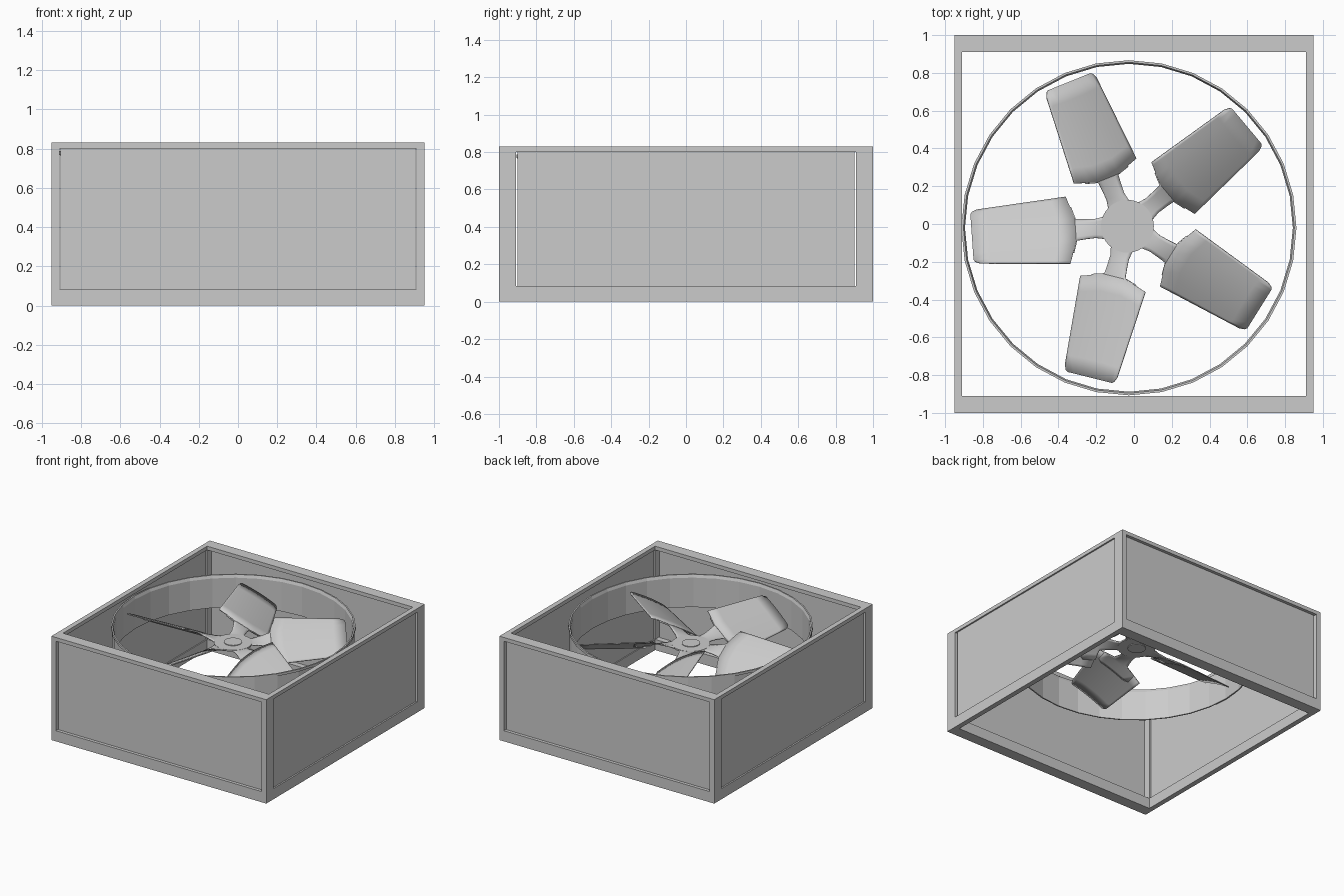
import bpy, bmesh
from math import sin, cos, pi, radians

if "Cube" in bpy.data.objects:
    bpy.data.objects.remove(bpy.data.objects["Cube"])

H = 0.83                      # frame height
X, Y = 0.95, 1.0              # frame half sizes
TX, TY = 0.04, 0.09           # post width along x and y
ZB, ZT = 0.085, 0.80          # panel opening, bottom and top
HUB = (-0.035, -0.012)        # fan axis


def finish(name, bm, smooth=False):
    bmesh.ops.recalc_face_normals(bm, faces=bm.faces[:])
    me = bpy.data.meshes.new(name)
    bm.to_mesh(me)
    bm.free()
    ob = bpy.data.objects.new(name, me)
    bpy.context.collection.objects.link(ob)
    if smooth:
        bpy.context.view_layer.objects.active = ob
        ob.select_set(True)
        bpy.ops.object.shade_smooth_by_angle(angle=radians(35))
        ob.select_set(False)
    return ob


def box(name, x0, x1, y0, y1, z0, z1):
    bm = bmesh.new()
    bmesh.ops.create_cube(bm, size=1)
    for v in bm.verts:
        v.co = ((x0 + x1) / 2 + v.co.x * (x1 - x0),
                (y0 + y1) / 2 + v.co.y * (y1 - y0),
                (z0 + z1) / 2 + v.co.z * (z1 - z0))
    return finish(name, bm)


def mirrored_box(name, sx, sy, x0, x1, y0, y1, z0, z1):
    xs = sorted((sx * x0, sx * x1))
    ys = sorted((sy * y0, sy * y1))
    return box(name, *xs, *ys, z0, z1)


# Frame: corner posts, bottom and top rails, thin recessed panels
for s in (-1, 1):
    for t in (-1, 1):
        mirrored_box("corner_post", s, t, X - TX, X, Y - TY, Y, ZB, ZT)
    for z0, z1, label in ((0, ZB, "bottom_rail"), (ZT, H, "top_rail")):
        mirrored_box("side_" + label, s, 1, X - TX, X, -Y + TY, Y - TY, z0, z1)
        mirrored_box("cross_" + label, 1, s, -X, X, Y - TY, Y, z0, z1)
    mirrored_box("side_panel", s, 1, 0.918, 0.938, -0.90, 0.90, ZB, ZT)
    mirrored_box("end_panel", 1, s, -0.904, 0.904, 0.955, 0.975, ZB, ZT)

# Fan shroud: thin ring with a rolled top lip, 32 sides
profile = [(0.868, 0.53), (0.868, 0.765), (0.876, 0.788), (0.887, 0.788),
           (0.887, 0.768), (0.878, 0.765), (0.878, 0.53)]
bm = bmesh.new()
N = 32
rings = [[bm.verts.new((-0.027 + r * cos(2 * pi * i / N),
                        -0.02 + r * sin(2 * pi * i / N), z)) for r, z in profile]
         for i in range(N)]
for i in range(N):
    a, b = rings[i], rings[(i + 1) % N]
    for j in range(len(profile)):
        k = (j + 1) % len(profile)
        bm.faces.new((a[j], a[k], b[k], b[j]))
finish("fan_shroud", bm)


def blade_z(r, t):
    """Height of the pitched blade surface, flattening toward the hub."""
    k = min(1, max(0, (r - 0.13) / 0.15))
    return 0.65 + k * (0.015 + 0.58 * t - 0.6 * t * t)


def sheet(name, rows, angle, drop):
    """Loft rows of (radius, offset) into a thin sheet around the hub."""
    bm = bmesh.new()
    c, s = cos(angle), sin(angle)
    vs = [[bm.verts.new((HUB[0] + r * c - t * s, HUB[1] + r * s + t * c,
                         blade_z(r, t) - drop)) for r, t in row] for row in rows]
    for a, b in zip(vs, vs[1:]):
        for j in range(len(a) - 1):
            bm.faces.new((a[j], a[j + 1], b[j + 1], b[j]))
    ob = finish(name, bm, True)
    mod = ob.modifiers.new("thickness", "SOLIDIFY")
    mod.thickness = 0.008
    mod.offset = 0
    return ob


# Five cambered blades on spider arms
S = [-1, -0.92, -0.84, -0.6, -0.33, 0, 0.33, 0.6, 0.84, 0.92, 1]
blade = []
for i in range(7):
    u = i / 6
    row = []
    for s in S:
        r_in = 0.275 + 0.04 * max(0, (abs(s) - 0.33) / 0.67)
        r_out = 0.825 - 0.035 * max(0, (abs(s) - 0.84) / 0.16) ** 2
        row.append((r_in + (r_out - r_in) * u, s * (0.177 - 0.035 * u)))
    blade.append(row)
arm_outline = [(0.10, 0.07), (0.13, 0.058), (0.17, 0.05), (0.22, 0.052), (0.27, 0.056),
               (0.29, 0.12), (0.385, 0.12), (0.41, 0.09)]
arm = [[(r, w * j / 3) for j in range(-3, 4)] for r, w in arm_outline]
for i in range(5):
    ang = radians(184 + 72 * i)
    sheet("fan_blade", blade, ang, 0)
    sheet("spider_arm", arm, ang, 0.006)


# Hub plate and shaft cap
def disc(name, radius, z0, z1):
    bm = bmesh.new()
    bmesh.ops.create_cone(bm, cap_ends=True, segments=32, radius1=radius,
                          radius2=radius, depth=z1 - z0)
    bmesh.ops.translate(bm, verts=bm.verts[:], vec=(*HUB, (z0 + z1) / 2))
    return finish(name, bm, True)


disc("hub_plate", 0.14, 0.638, 0.650)
disc("shaft_cap", 0.066, 0.632, 0.655)
